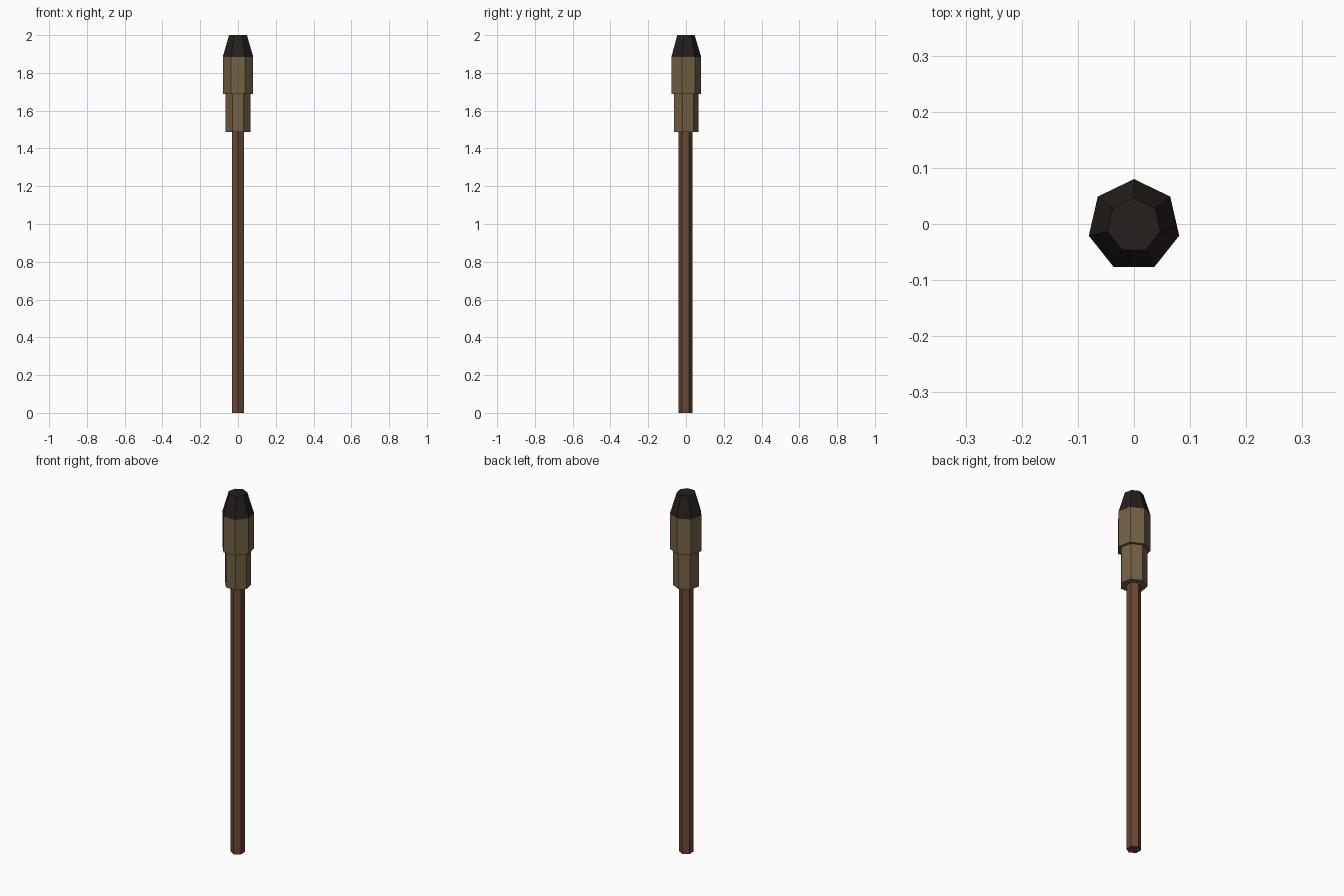
import bpy
import bmesh
from mathutils import Matrix

cube = bpy.data.objects.get("Cube")
if cube:
    bpy.data.objects.remove(cube, do_unlink=True)

AXIS_Y = -0.0026


def material(name, color):
    mat = bpy.data.materials.new(name)
    mat.use_nodes = True
    mat.diffuse_color = color
    shader = mat.node_tree.nodes["Principled BSDF"]
    shader.inputs["Base Color"].default_value = color
    shader.inputs["Roughness"].default_value = 0.9
    return mat


def prism(name, sides, bottom, top, r_bottom, r_top, mat):
    """Flat-sided, closed section with its first corner towards the back."""
    mesh = bpy.data.meshes.new(name)
    bm = bmesh.new()
    bmesh.ops.create_cone(
        bm, cap_ends=True, segments=sides, radius1=r_bottom, radius2=r_top,
        depth=top - bottom, matrix=Matrix.Translation((0, 0, (top - bottom) / 2)))
    bm.to_mesh(mesh)
    bm.free()
    mesh.materials.append(mat)
    obj = bpy.data.objects.new(name, mesh)
    obj.location = (0, AXIS_Y, bottom)
    bpy.context.collection.objects.link(obj)
    return obj


wood = material("brown_wood", (0.14, 0.065, 0.032, 1))
wrap = material("tan_cloth", (0.17, 0.122, 0.058, 1))
char = material("charred_black", (0.019, 0.014, 0.012, 1))

# Handle
prism("shaft", 6, 0, 1.49, 0.0365, 0.0365, wood)

# Stepped wrapping
prism("lower_wrap", 7, 1.487, 1.687, 0.068, 0.068, wrap)
prism("upper_wrap", 7, 1.687, 1.885, 0.0826, 0.0826, wrap)

# Tapered burnt tip
prism("burnt_tip", 7, 1.885, 2, 0.0826, 0.0485, char)
